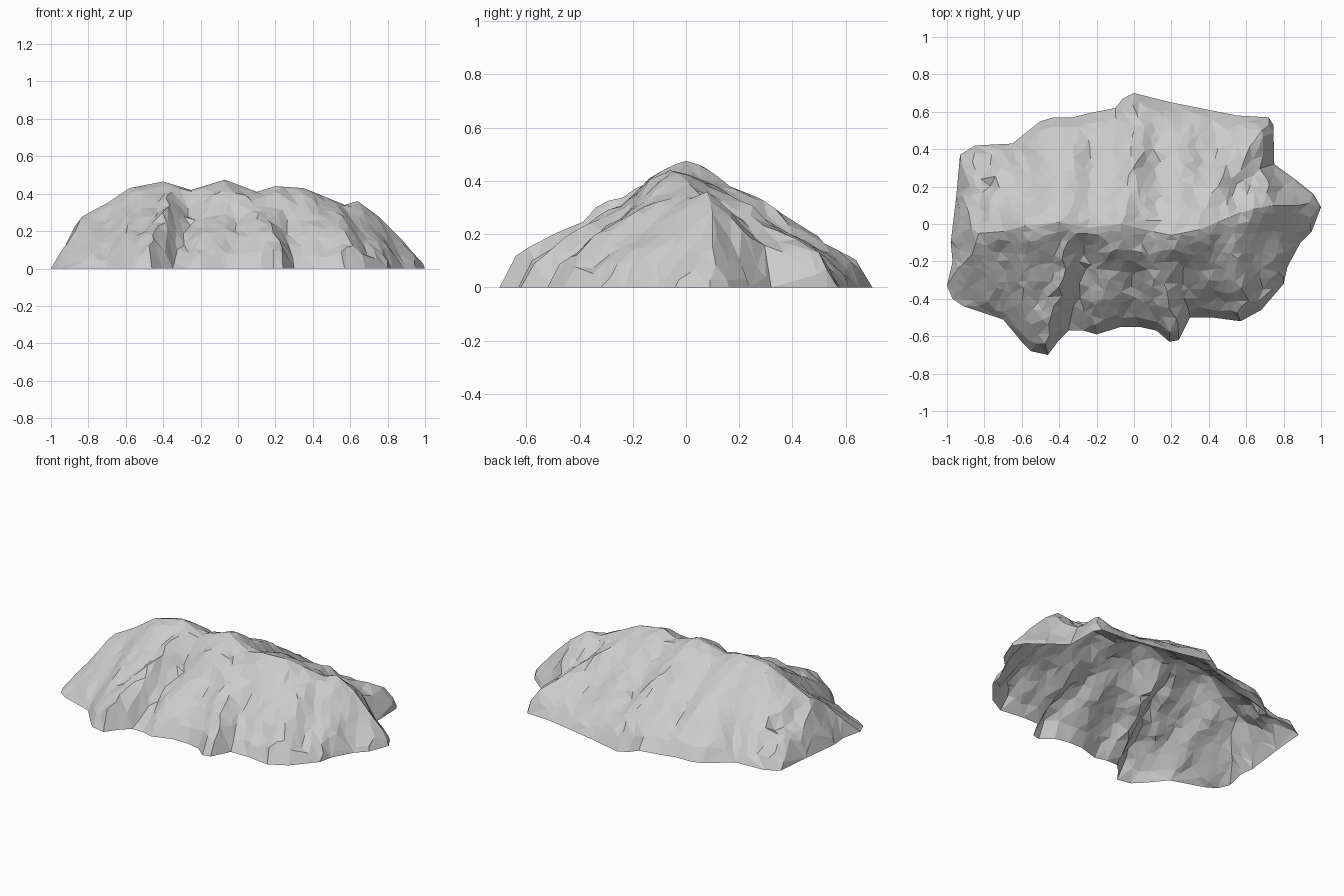
import bpy, random
from mathutils import Vector, noise
from mathutils.geometry import (delaunay_2d_cdt, intersect_point_line,
                                intersect_line_line_2d)

if "Cube" in bpy.data.objects:
    bpy.data.objects.remove(bpy.data.objects["Cube"])

random.seed(4)

# Ground outline (x, y), counter-clockwise from the east tip
OUTLINE = [Vector(p) for p in [
    (1, .09), (.96, .16), (.86, .24), (.75, .32), (.745, .53), (.72, .57),
    (.55, .58), (.4, .61), (.2, .65), (0, .7), (-.06, .67), (-.1, .62),
    (-.25, .59), (-.33, .57), (-.43, .57), (-.5, .55), (-.65, .43),
    (-.85, .42), (-.93, .37), (-.95, .15), (-.98, -.1), (-.97, -.2),
    (-1, -.33), (-.97, -.4), (-.91, -.44), (-.7, -.51), (-.6, -.63),
    (-.55, -.68), (-.46, -.7), (-.4, -.62), (-.35, -.57), (-.27, -.57),
    (-.2, -.59), (-.07, -.55), (.03, -.55), (.12, -.57), (.19, -.63),
    (.24, -.62), (.3, -.5), (.42, -.5), (.57, -.52), (.68, -.46),
    (.8, -.32), (.82, -.23), (.89, -.1), (.95, -.04)]]

# Crest line (x, y, height)
RIDGE = [Vector(p) for p in [
    (-.87, -.02, .23), (-.83, -.05, .28), (-.7, -.04, .35), (-.58, -.01, .43),
    (-.4, .01, .465), (-.25, -.02, .42), (-.07, 0, .475), (.1, -.04, .41),
    (.2, -.06, .44), (.35, -.03, .43), (.45, .01, .39), (.57, .06, .34),
    (.64, .08, .36), (.75, .1, .28), (.88, .1, .15)]]

# Side spurs (+) and gullies (-): start, end, height, half width
SPURS = [((.72, .55), (.42, .18), .05, .1), ((-.47, -.68), (-.36, -.2), .05, .1),
         ((.22, -.62), (.06, -.2), .05, .09), ((-.3, -.55), (-.27, -.14), -.05, .1),
         ((.32, -.48), (.25, -.25), -.03, .08), ((.76, .34), (.56, .16), -.045, .11),
         ((0, .68), (.02, .15), .025, .1), ((-.62, .44), (-.5, .15), -.03, .1),
         ((-.85, .38), (-.75, .1), .03, .1), ((.62, -.48), (.5, -.12), .03, .1),
         ((-.14, -.15), (.22, -.15), .03, .08)]

# Slope from rim (0) to crest (1)
SLOPE = [(0, 0), (.09, .17), (.3, .38), (.55, .59), (.75, .79), (.9, .95), (1, 1)]


def nearest(p, a, b):
    q, t = intersect_point_line(p, a, b)
    t = max(0, min(1, t))
    return a.lerp(b, t), t


def crest(p):
    best = None
    for a, b in zip(RIDGE, RIDGE[1:]):
        q, t = nearest(p, a.xy, b.xy)
        d = (p - q).length
        if best is None or d < best[0]:
            best = (d, q, a.z + (b.z - a.z) * t)
    return best


def inside(p):
    hit = False
    for a, b in zip(OUTLINE, OUTLINE[1:] + OUTLINE[:1]):
        if (a.y > p.y) != (b.y > p.y):
            hit ^= p.x < a.x + (b.x - a.x) * (p.y - a.y) / (b.y - a.y)
    return hit


def rim_distance(p):
    return min((p - nearest(p, a, b)[0]).length
               for a, b in zip(OUTLINE, OUTLINE[1:] + OUTLINE[:1]))


def height(p):
    d, q, top = crest(p)
    rim = rim_distance(p)
    t = 1
    if d > 1e-4:
        far = q + (p - q).normalized() * 3
        reach = []
        for a, b in zip(OUTLINE, OUTLINE[1:] + OUTLINE[:1]):
            h = intersect_line_line_2d(q, far, a, b)
            if h and (h - q).length >= d - 1e-4:
                reach.append((h - q).length)
        t = max(0, 1 - d / min(reach)) if reach else 0
    for (t0, f0), (t1, f1) in zip(SLOPE, SLOPE[1:]):
        if t <= t1:
            f = f0 + (f1 - f0) * (t - t0) / (t1 - t0)
            break
    # The south-west corner is an even ramp without a steep foot
    if p.y < -.1:
        f += (t - f) * max(0, min(1, (-.75 - p.x) / .15))
    fade = min(1, rim / .05) * min(1, d / .1)
    z = top * f
    for a, b, lift, width in SPURS:
        s = (p - nearest(p, Vector(a), Vector(b))[0]).length
        z += lift * fade * max(0, 1 - s / width)
    # Gullies run mostly down the slope, so the noise is stretched along y
    z += .03 * fade * noise.noise(Vector((p.x * 9, p.y * 4, 2.3)))
    z += .015 * fade * noise.noise(Vector((p.x * 19, p.y * 11, 7.1)))
    return max(.005, z)


# Rim, a steep foot ring, crest points and scattered slope points
points = list(OUTLINE)
for o in OUTLINE:
    p = o.lerp(crest(o)[1], .09)
    if inside(p):
        points.append(p)
first = len(points)
points += [r.xy for r in RIDGE]
fixed = list(points)
step = .056
for j in range(-15, 16):
    for i in range(-19, 20):
        p = Vector(((i + (j % 2) / 2) * step, j * step * .9))
        p += Vector((random.uniform(-1, 1), random.uniform(-1, 1))) * step * .35
        if inside(p) and min((p - k).length for k in fixed) > .03 and rim_distance(p) > .025:
            points.append(p)

n = len(OUTLINE)
edges = [(i, (i + 1) % n) for i in range(n)]
edges += [(first + i, first + i + 1) for i in range(len(RIDGE) - 1)]
flat, _, faces, origin, _, _ = delaunay_2d_cdt(points, edges, [list(range(n))], 1, 1e-5)

verts = []
for p, src in zip(flat, origin):
    on_rim = any(s < n for s in src)
    verts.append((p.x, p.y, 0 if on_rim else height(Vector(p))))

# Faceted mountain shell, open underneath
mesh = bpy.data.meshes.new("mountain")
mesh.from_pydata(verts, [], faces)
mesh.update()
mountain = bpy.data.objects.new("mountain", mesh)
bpy.context.collection.objects.link(mountain)
